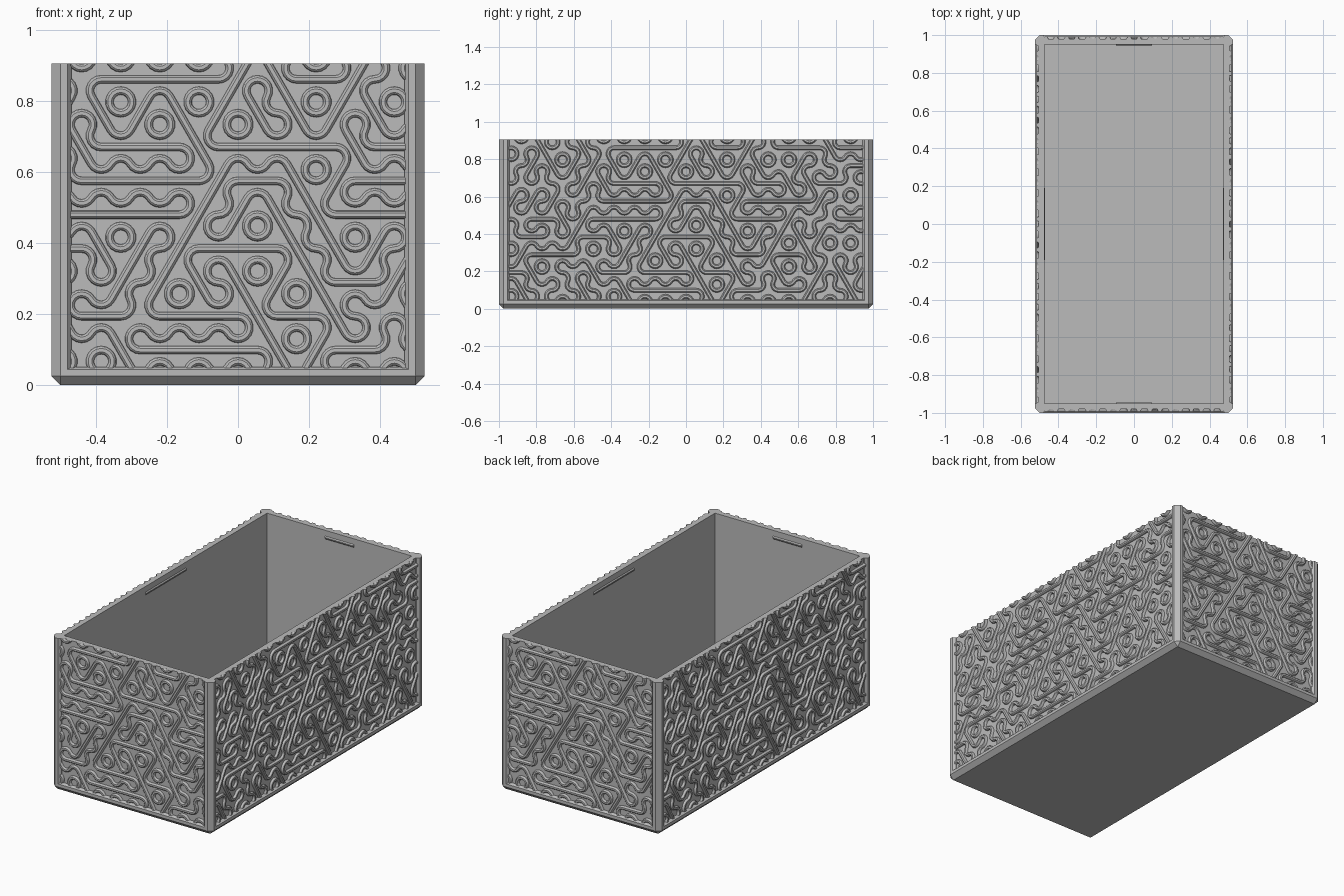
import bpy, bmesh, math, random
from mathutils import Matrix

if "Cube" in bpy.data.objects:
    bpy.data.objects.remove(bpy.data.objects["Cube"])

HX, HY, TOP = 0.525, 1.0, 0.905      # outer half sizes and height
CH = 0.025                           # chamfer
WX, WY = 0.505, 0.98                 # recessed wall faces
IX, IY = 0.475, 0.95                 # inner wall faces
RIM = 0.05                           # height of the base rim

grey = bpy.data.materials.new("light_grey")
grey.use_nodes = True
grey.diffuse_color = (0.5, 0.5, 0.5, 1)
grey.node_tree.nodes["Principled BSDF"].inputs["Base Color"].default_value = grey.diffuse_color


def finish(bm, name):
    bmesh.ops.recalc_face_normals(bm, faces=bm.faces)
    mesh = bpy.data.meshes.new(name)
    bm.to_mesh(mesh)
    bm.free()
    mesh.materials.append(grey)
    return place(mesh, name)


def place(mesh, name, matrix=None):
    ob = bpy.data.objects.new(name, mesh)
    bpy.context.collection.objects.link(ob)
    if matrix:
        ob.matrix_world = matrix
    return ob


def loft(name, loops, closed=False):
    """Skin a stack of loops; cap the ends, or join last to first."""
    bm = bmesh.new()
    rings = [[bm.verts.new(p) for p in loop] for loop in loops]
    pairs = list(zip(rings, rings[1:])) + ([(rings[-1], rings[0])] if closed else [])
    for a, b in pairs:
        for j in range(len(a)):
            k = (j + 1) % len(a)
            bm.faces.new((a[j], a[k], b[k], b[j]))
    if not closed:
        bm.faces.new(rings[0])
        bm.faces.new(rings[-1])
    bmesh.ops.remove_doubles(bm, verts=bm.verts, dist=1e-5)
    return finish(bm, name)


# Base tray with chamfered corners and underside
def octagon(z, inset=0.0):
    pts = []
    for sx, sy in ((1, 1), (-1, 1), (-1, -1), (1, -1)):
        pair = [(HX, HY - CH), (HX - CH, HY)]
        if sx * sy < 0:
            pair.reverse()
        pts += [(sx * min(x, HX - inset), sy * min(y, HY - inset), z) for x, y in pair]
    return pts


loft("base", [octagon(0, CH), octagon(CH), octagon(RIM - 0.007), octagon(RIM, 0.012)])


# Wall ring
def rect(x, y, z):
    return [(x, y, z), (-x, y, z), (-x, -y, z), (x, -y, z)]


loft("walls", [rect(WX, WY, 0.03), rect(WX, WY, TOP), rect(IX, IY, TOP), rect(IX, IY, 0.03)], True)

# Corner posts
post = [(0.48, 0.955), (0.468, 0.975), (0.468, 0.985), (0.48, HY), (HX - CH, HY),
        (HX, HY - CH), (HX, 0.955), (0.51, 0.943), (0.5, 0.943)]
for sx, side in ((1, "left"), (-1, "right")):
    for sy, end in ((-1, "front"), (1, "back")):
        loft(f"post_{end}_{side}", [[(sx * x, sy * y, z) for x, y in post] for z in (CH, TOP)])

# Lid catch ridges inside the walls
for i in range(4):
    wide = i % 2 == 0
    half, d = (0.095, IY) if wide else (0.19, IX)
    section = [(d + 0.003, 0.85), (d - 0.005, 0.86), (d - 0.005, 0.865), (d + 0.003, 0.875)]
    ridge = loft(f"catch_ridge_{i + 1}", [[(u, -y, z) for y, z in section] for u in (-half, half)])
    ridge.matrix_world = Matrix.Rotation(i * math.pi / 2, 4, "Z")

# Maze relief: hexagonal tiles, each joining its six edge middles with
# arcs round corners and straight runs. Tile kind: (line angle, arc corners)
KINDS = {
    "A": (None, (90, 210, 330)), "B": (None, (30, 150, 270)),
    "H": (0, (90, 270)), "D": (60, (150, 330)), "U": (120, (30, 210)),
}
PITCH = 0.11
SIDE = PITCH / math.sqrt(3)
MIDDLE = [                          # rows from the bottom, '.' is random
    "..HHHUDH.", ".H.HH.H...", ".DD.UDU.D", "HUDDHHUUD.", ".HHD.UUHH",
    ".HHHDHUDHH", ".HHUHHHU.", ".UDUDUUDU.", ".HHHDUH..",
]
random.seed(7)
tiles = {}
for row in range(-1, 10):
    for col in range(-10, 10):
        kind = random.choice("ABHDU")
        if 0 <= row < len(MIDDLE):
            text = MIDDLE[row]
            j = col + 4 + row % 2
            if 0 <= j < len(text) and text[j] != ".":
                kind = text[j]
        tiles[row, col] = kind

SECTION = [(-0.0115, -0.003), (-0.0115, 0), (-0.0085, 0.009), (-0.005, 0.012),
           (0.005, 0.012), (0.0085, 0.009), (0.0115, 0), (0.0115, -0.003)]


def sweep(bm, stations):
    """Stations are (x, z, normal angle) along the run."""
    rings = []
    for x, z, a in stations:
        rings.append([bm.verts.new((x + o * math.cos(a), -h, z + o * math.sin(a))) for o, h in SECTION])
    n = len(SECTION)
    for a, b in zip(rings, rings[1:]):
        for j in range(n):
            bm.faces.new((a[j], a[(j + 1) % n], b[(j + 1) % n], b[j]))


def relief(name, half):
    bm = bmesh.new()
    for (row, col), kind in tiles.items():
        cx = (col + 0.5 * (row % 2)) * PITCH
        cz = 0.098 + row * SIDE * 1.5
        if abs(cx) > half + PITCH * 0.6:
            continue
        line, corners = KINDS[kind]
        if line is not None:
            t = math.radians(line)
            sweep(bm, [(cx + s * PITCH / 2 * math.cos(t), cz + s * PITCH / 2 * math.sin(t),
                        t + math.pi / 2) for s in (-1, 1)])
        for corner in corners:
            t = math.radians(corner)
            vx, vz = cx + SIDE * math.cos(t), cz + SIDE * math.sin(t)
            angles = [t + math.pi + math.radians(20 * k) for k in range(-3, 4)]
            sweep(bm, [(vx + SIDE / 2 * math.cos(a), vz + SIDE / 2 * math.sin(a), a) for a in angles])
    bmesh.ops.remove_doubles(bm, verts=bm.verts, dist=1e-4)
    # Trim to the panel and cap the cut ends
    for co, no in (((half, 0, 0), (1, 0, 0)), ((-half, 0, 0), (-1, 0, 0)),
                   ((0, 0, TOP), (0, 0, 1)), ((0, 0, RIM - 0.004), (0, 0, -1))):
        cut = bmesh.ops.bisect_plane(bm, geom=bm.verts[:] + bm.edges[:] + bm.faces[:],
                                     plane_co=co, plane_no=no, clear_outer=True)["geom_cut"]
        edges = [e for e in cut if isinstance(e, bmesh.types.BMEdge) and e.is_boundary]
        bmesh.ops.holes_fill(bm, edges=edges, sides=0)
    ob = finish(bm, name)
    bpy.ops.object.select_all(action="DESELECT")
    ob.select_set(True)
    bpy.context.view_layer.objects.active = ob
    bpy.ops.object.shade_smooth_by_angle(angle=math.radians(28))
    return ob


def facing(turns, distance):
    return Matrix.Rotation(turns * math.pi / 2, 4, "Z") @ Matrix.Translation((0, -distance, 0))


front = relief("front_relief", 0.472)
left = relief("left_relief", 0.947)
front.matrix_world = facing(0, WY)
left.matrix_world = facing(1, WX)
place(front.data, "back_relief", facing(2, WY))
place(left.data, "right_relief", facing(3, WX))
